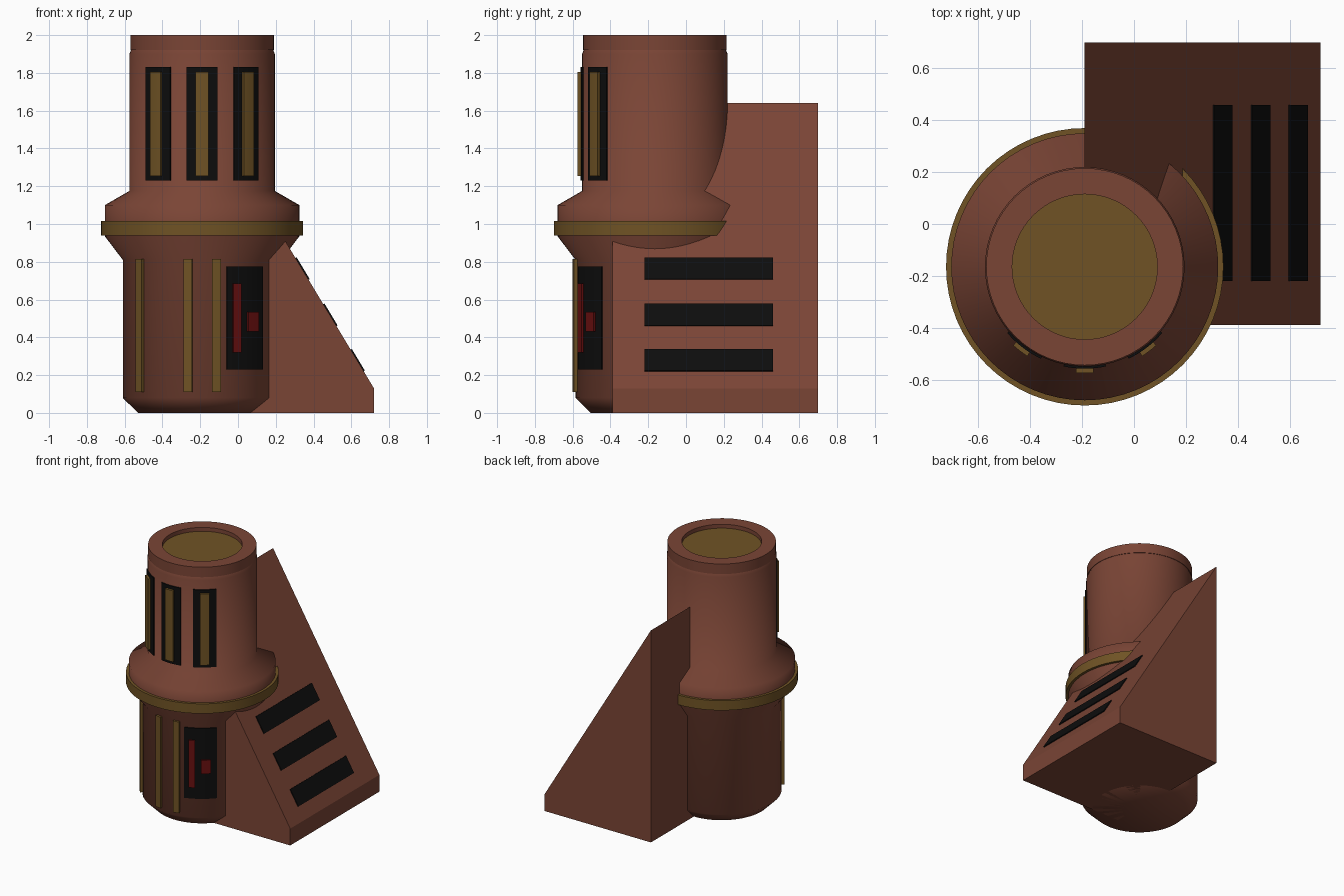
import bpy
import bmesh
from math import sin, cos, radians, pi
from mathutils import Vector

cube = bpy.data.objects.get("Cube")
if cube:
    bpy.data.objects.remove(cube, do_unlink=True)

AXIS = Vector((-0.19, -0.165, 0))  # centre line of the tower


def make_material(name, rgb):
    mat = bpy.data.materials.new(name)
    mat.use_nodes = True
    mat.diffuse_color = (*rgb, 1)
    mat.node_tree.nodes["Principled BSDF"].inputs["Base Color"].default_value = (*rgb, 1)
    return mat


brown = make_material("red brown", (0.195, 0.059, 0.036))
gold = make_material("dull gold", (0.16, 0.086, 0.018))
black = make_material("black", (0.004, 0.004, 0.004))
red = make_material("dark red", (0.14, 0.005, 0.005))


def finish(name, bm, mat, location=(0, 0, 0), smooth=None):
    bmesh.ops.recalc_face_normals(bm, faces=bm.faces)
    mesh = bpy.data.meshes.new(name)
    bm.to_mesh(mesh)
    bm.free()
    mesh.materials.append(mat)
    obj = bpy.data.objects.new(name, mesh)
    obj.location = location
    bpy.context.collection.objects.link(obj)
    if smooth:
        bpy.ops.object.select_all(action='DESELECT')
        obj.select_set(True)
        bpy.context.view_layer.objects.active = obj
        bpy.ops.object.shade_smooth_by_angle(angle=radians(smooth))
    return obj


def lathe(name, profile, mat, smooth=40, steps=64):
    """Spin a (radius, height) profile round the tower axis."""
    bm = bmesh.new()
    verts = [bm.verts.new((r, 0, z)) for r, z in profile]
    edges = [bm.edges.new(pair) for pair in zip(verts, verts[1:])]
    bmesh.ops.spin(bm, geom=verts + edges, cent=(0, 0, 0), axis=(0, 0, 1),
                   angle=2 * pi, steps=steps)
    bmesh.ops.remove_doubles(bm, verts=bm.verts, dist=0.0001)
    return finish(name, bm, mat, AXIS, smooth)


def prism(name, outline, y0, y1, mat):
    """Extrude an (x, z) outline from y0 to y1."""
    bm = bmesh.new()
    face = bm.faces.new([bm.verts.new((x, y0, z)) for x, z in outline])
    extruded = bmesh.ops.extrude_face_region(bm, geom=[face])["geom"]
    moved = [v for v in extruded if isinstance(v, bmesh.types.BMVert)]
    bmesh.ops.translate(bm, verts=moved, vec=(0, y1 - y0, 0))
    return finish(name, bm, mat)


def curved_plate(name, angle, half, z0, z1, inner, outer, mat, steps=8):
    """Plate hugging the tower; angle is in degrees from the front towards +x."""
    bm = bmesh.new()
    columns = []
    for i in range(steps + 1):
        a = radians(angle - half + 2 * half * i / steps)
        corners = ((inner, z0), (outer, z0), (outer, z1), (inner, z1))
        columns.append([bm.verts.new((r * sin(a), -r * cos(a), z)) for r, z in corners])
    for left, right in zip(columns, columns[1:]):
        for k in range(4):
            n = (k + 1) % 4
            bm.faces.new((left[k], right[k], right[n], left[n]))
    bm.faces.new(columns[0])
    bm.faces.new(columns[-1])
    return finish(name, bm, mat, AXIS, 30)


# Tower
lathe("lower_body", [(0, 0), (0.34, 0), (0.42, 0.08), (0.42, 0.81),
                     (0.515, 0.935), (0.515, 0.98)], brown, 65)
lathe("gold_ring", [(0.5, 0.94), (0.535, 0.94), (0.535, 1.015), (0.5, 1.015)], gold)
lathe("upper_body", [(0.515, 0.98), (0.515, 1.10), (0.385, 1.175), (0.385, 1.9),
                     (0.375, 1.925), (0, 1.925)], brown, 65)
lathe("top_rim", [(0.36, 1.922), (0.38, 1.922), (0.38, 2.0), (0.28, 2.0),
                  (0.28, 1.96)], brown)
lathe("top_disc", [(0.28, 1.97), (0, 1.97)], gold)

# Sloped buttress
slope_top, slope_end = Vector((-0.19, 1.64)), Vector((0.72, 0.13))
prism("buttress", [(-0.19, 0), (0.72, 0), slope_end, slope_top], -0.39, 0.70, brown)

# Slats on the slope
along = slope_end - slope_top
normal = Vector((-along.y, along.x)).normalized()
for i, (z0, z1) in enumerate([(0.22, 0.335), (0.46, 0.575), (0.705, 0.82)]):
    low, high = (slope_top + along * ((z - slope_top.y) / along.y) for z in (z0, z1))
    out, sink = normal * 0.007, normal * -0.002
    prism(f"slat_{i + 1}", [low + sink, low + out, high + out, high + sink],
          -0.22, 0.46, black)

# Upper windows with gold bars
for side, angle in (("right", -37.5), ("middle", 0), ("left", 37.5)):
    curved_plate(f"{side}_window", angle, 12, 1.23, 1.83, 0.384, 0.393, black)
    curved_plate(f"{side}_window_bar", angle, 4.8, 1.255, 1.805, 0.38, 0.41, gold)

# Lower gold strips
for i, angle in enumerate((-50, -10, 10)):
    curved_plate(f"gold_strip_{i + 1}", angle, 3, 0.11, 0.815, 0.41, 0.44, gold, 2)

# Control panel
curved_plate("control_panel", 33.3, 15.5, 0.23, 0.775, 0.419, 0.428, black)
curved_plate("red_bar", 25.2, 3, 0.32, 0.685, 0.42, 0.442, red, 2)
curved_plate("red_button", 38.2, 4.6, 0.43, 0.535, 0.42, 0.442, red, 2)
